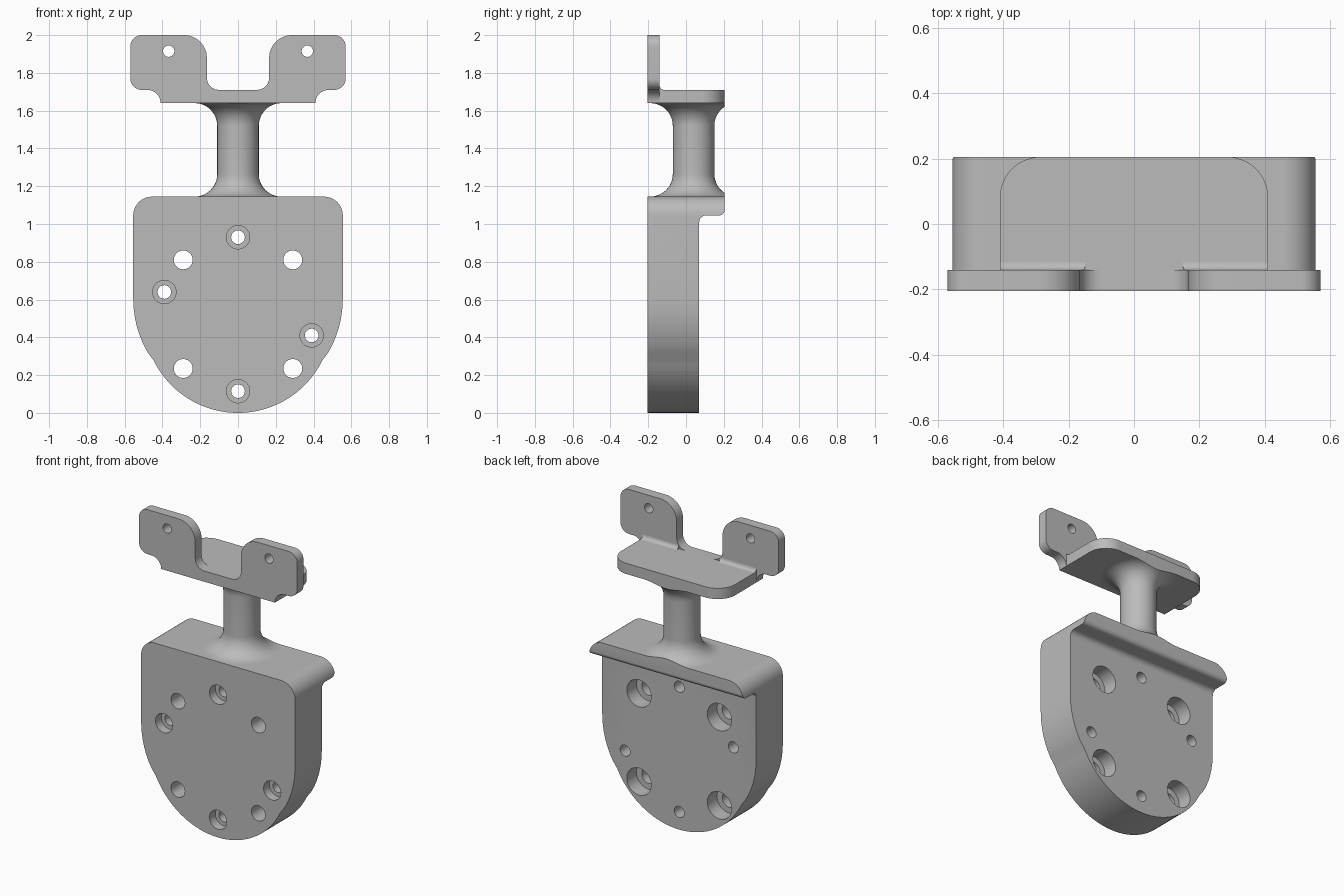
import bpy, bmesh
from math import sin, cos, radians, pi

old = bpy.data.objects.get("Cube")
if old:
    bpy.data.objects.remove(old, do_unlink=True)

grey = bpy.data.materials.new("plain grey")
grey.use_nodes = True
GREY = (0.5, 0.5, 0.5, 1)
grey.diffuse_color = GREY
grey.node_tree.nodes["Principled BSDF"].inputs["Base Color"].default_value = GREY

FRONT, BACK = -0.205, 0.205
BODY_TOP, PLATE_LOW, PLATE_TOP = 1.145, 1.64, 1.71


def arc(cx, cy, r, start, end, n=10):
    angles = [radians(start + (end - start) * i / n) for i in range(n + 1)]
    return [(cx + r * cos(a), cy + r * sin(a)) for a in angles]


def mirrored(half):
    """Close a right-hand outline with its mirror image."""
    return half + [(-x, y) for x, y in reversed(half) if x > 1e-4]


def finish(name, bm):
    bmesh.ops.remove_doubles(bm, verts=bm.verts, dist=1e-5)
    bmesh.ops.recalc_face_normals(bm, faces=bm.faces)
    mesh = bpy.data.meshes.new(name)
    bm.to_mesh(mesh)
    bm.free()
    mesh.materials.append(grey)
    obj = bpy.data.objects.new(name, mesh)
    bpy.context.collection.objects.link(obj)
    return obj


def prism(name, outline, a, b, axis):
    """Extrude an outline along one axis from a to b."""
    place = {"x": lambda p: (a, p[0], p[1]),
             "y": lambda p: (p[0], a, p[1]),
             "z": lambda p: (p[0], p[1], a)}[axis]
    bm = bmesh.new()
    face = bm.faces.new([bm.verts.new(place(p)) for p in outline])
    ext = bmesh.ops.extrude_face_region(bm, geom=[face])
    for v in ext["geom"]:
        if isinstance(v, bmesh.types.BMVert):
            setattr(v.co, axis, b)
    return finish(name, bm)


def lathe(name, profile, cy, n=64):
    """Revolve (radius, z) points about a vertical axis."""
    bm = bmesh.new()
    rings = [[bm.verts.new((r * cos(2 * pi * i / n), cy + r * sin(2 * pi * i / n), z))
              for i in range(n)] for r, z in profile]
    for low, high in zip(rings, rings[1:]):
        for i in range(n):
            j = (i + 1) % n
            bm.faces.new((low[i], low[j], high[j], high[i]))
    bm.faces.new(rings[0])
    bm.faces.new(rings[-1])
    return finish(name, bm)


def cut(obj, cutter):
    cutter.hide_render = True
    mod = obj.modifiers.new("cut", "BOOLEAN")
    mod.operation = "DIFFERENCE"
    mod.solver = "EXACT"
    mod.object = cutter
    bpy.context.view_layer.objects.active = obj
    bpy.ops.object.modifier_apply(modifier=mod.name)
    bpy.data.objects.remove(cutter, do_unlink=True)


def drill(obj, x, z, r, a, b):
    cut(obj, prism("drill", arc(x, z, r, 0, 350, 35), a, b, "y"))


# Body: shield outline, relieved at the back to leave a rounded lip
side = [(0.478, 0.32), (0.5, 0.36), (0.519, 0.405), (0.534, 0.45),
        (0.545, 0.5), (0.552, 0.55), (0.555, 0.61)]
shield = mirrored(arc(0, 0.498, 0.498, -90, -26, 20) + side
                  + arc(0.455, BODY_TOP - 0.1, 0.1, 0, 90))
body = prism("body", shield, FRONT, BACK, "y")
relief = ([(0.07, -0.1)] + arc(0.105, 1.01, 0.035, 180, 90, 8)
          + arc(0.175, 1.08, 0.03, -90, 0, 8) + [(0.4, 1.08), (0.4, -0.1)])
relief = [(y, z - 0.0 if z < 1.046 else z - 0.005) for y, z in relief]
relief = ([(0.07, -0.1)] + arc(0.105, 1.01, 0.035, 180, 90, 8)
          + arc(0.175, 1.075, 0.03, -90, 0, 8) + [(0.4, 1.075), (0.4, -0.1)])
cut(body, prism("relief", relief, -1, 1, "x"))

# Screw holes counterbored from the front
for x, z in [(0, 0.93), (-0.39, 0.64), (0.39, 0.41), (0, 0.115)]:
    drill(body, x, z, 0.036, -0.4, 0.4)
    drill(body, x, z, 0.062, -0.4, FRONT + 0.06)

# Mounting holes counterbored from the back
for x in (-0.29, 0.29):
    for z in (0.235, 0.81):
        drill(body, x, z, 0.05, -0.4, 0.4)
        drill(body, x, z, 0.088, -0.03, 0.4)

# Neck: column flared at both ends, trimmed flush with the back
R, F = 0.11, 0.12
profile = ([(R + F, BODY_TOP - 0.004)]
           + arc(R + F, BODY_TOP + F, F, -90, -180, 12)
           + arc(R + F, PLATE_LOW - F, F, 180, 90, 12)
           + [(R + F, PLATE_LOW + 0.004)])
neck = lathe("neck", profile, 0.04)
cut(neck, prism("trim", [(-1, BACK), (1, BACK), (1, 1), (-1, 1)], 0, 3, "z"))

# Shelf with rounded rear corners
WALL = -0.14
shelf_outline = mirrored([(0.41, WALL)] + arc(0.285, BACK - 0.125, 0.125, 0, 90, 14))
shelf = prism("shelf", shelf_outline, PLATE_LOW, PLATE_TOP, "z")

# Upright bracket with two ears
ears = mirrored([(0.41, PLATE_LOW)]
                + arc(0.48, PLATE_LOW, 0.07, 180, 90)
                + arc(0.51, 1.77, 0.06, -90, 0)
                + arc(0.51, 1.94, 0.06, 0, 90)
                + arc(0.285, 1.88, 0.12, 90, 180, 14)
                + arc(0.1, PLATE_TOP + 0.065, 0.065, 0, -90))
bracket = prism("ear_bracket", ears, FRONT, WALL, "y")
for x in (-0.367, 0.367):
    drill(bracket, x, 1.915, 0.03, -0.4, 0.4)

# Fillets where the ears meet the shelf
f = 0.024
corner = [(WALL, PLATE_TOP)] + arc(WALL + f, PLATE_TOP + f, f, -90, -180, 6)
fillets = [prism("right_ear_fillet", corner, -0.41, -0.15, "x"),
           prism("left_ear_fillet", corner, 0.15, 0.41, "x")]

# Smooth curved walls, keep edges crisp
bpy.ops.object.select_all(action="DESELECT")
for obj in [body, neck, shelf, bracket] + fillets:
    obj.select_set(True)
bpy.context.view_layer.objects.active = body
bpy.ops.object.shade_smooth_by_angle(angle=radians(30))
